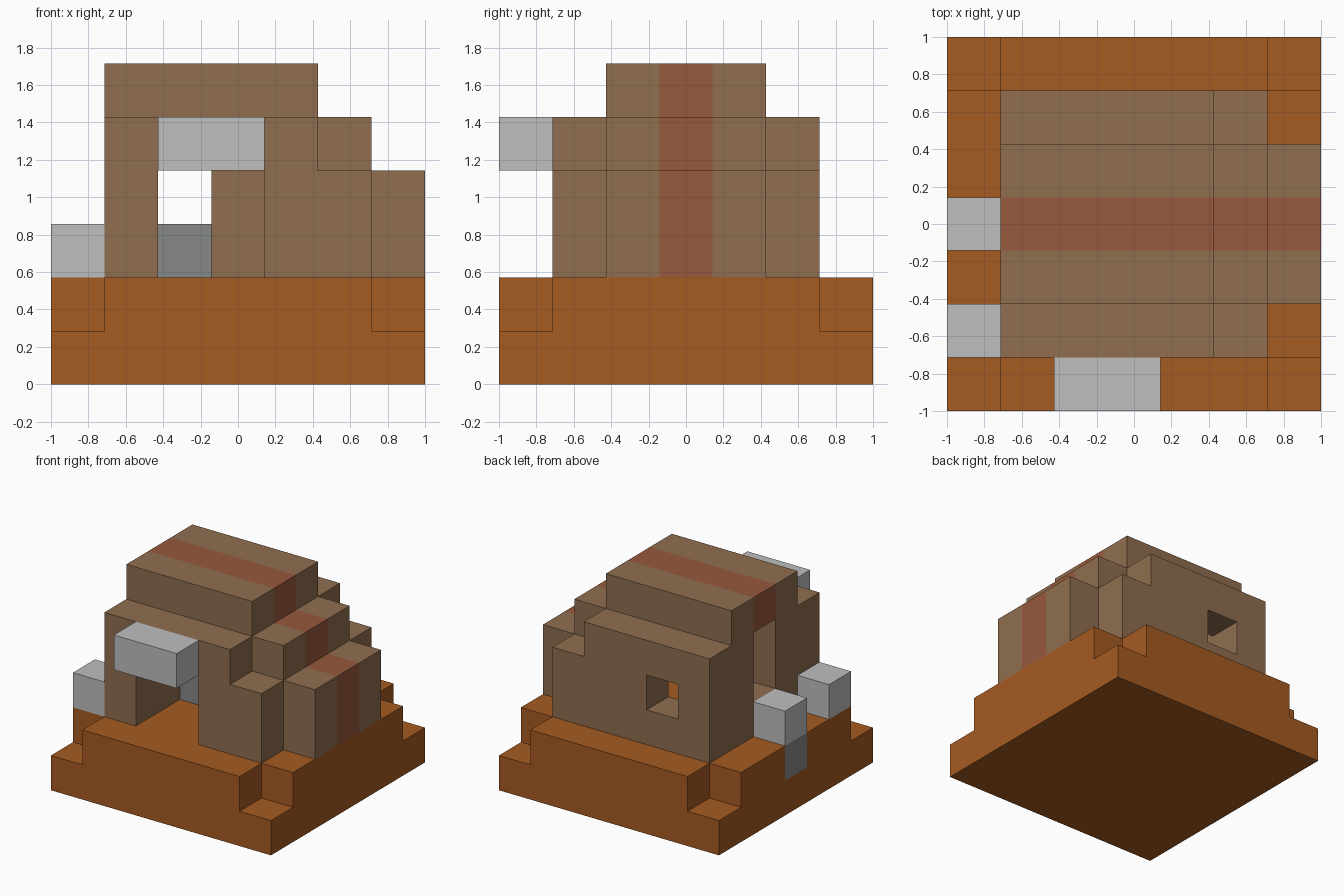
import bpy, bmesh
from mathutils import Vector

if "Cube" in bpy.data.objects:
    bpy.data.objects.remove(bpy.data.objects["Cube"], do_unlink=True)

CELL = 2 / 7
AXES = [Vector(d) for d in ((1, 0, 0), (-1, 0, 0), (0, 1, 0), (0, -1, 0), (0, 0, 1), (0, 0, -1))]


def make_material(name, rgb):
    linear = [((c / 255 + 0.055) / 1.055) ** 2.4 for c in rgb] + [1]
    mat = bpy.data.materials.new(name)
    mat.use_nodes = True
    mat.diffuse_color = linear
    mat.node_tree.nodes["Principled BSDF"].inputs["Base Color"].default_value = linear
    return mat


ORANGE = make_material("orange earth", (165, 91, 33))
BROWN = make_material("brown wall", (144, 110, 80))
RED = make_material("red brown stripe", (151, 88, 61))
LIGHT = make_material("light grey stone", (189, 191, 189))
DARK = make_material("dark grey stone", (135, 136, 136))


def block(x, y, z):
    """Set of grid cells for inclusive (first, last) ranges."""
    return {(i, j, k) for i in range(x[0], x[1] + 1)
            for j in range(y[0], y[1] + 1) for k in range(z[0], z[1] + 1)}


# Earth base: full slab, then a layer without its four corners
base = block((0, 6), (0, 6), (0, 1)) - {(i, j, 1) for i in (0, 6) for j in (0, 6)}

# Hollow hut with rounded far end and stepped roof
walls = block((1, 5), (1, 5), (2, 3)) | block((6, 6), (2, 4), (2, 3))
walls -= block((2, 5), (2, 4), (2, 3))
walls |= block((1, 4), (1, 5), (4, 4)) | block((5, 5), (2, 4), (4, 4))
walls -= block((2, 4), (2, 4), (4, 4))
walls |= block((1, 4), (2, 4), (5, 5))

# Openings: end doorway above a sill, front opening, back window
walls -= block((1, 1), (3, 3), (3, 4))
walls -= block((2, 3), (1, 1), (2, 3))
walls -= block((2, 2), (5, 5), (3, 3))

# Stripe running over the roof and down the far end
stripe = block((1, 4), (3, 3), (5, 5)) | {(5, 3, 4)} | block((6, 6), (3, 3), (2, 3))

# Stones
door_step = {(0, 3, 2)}
side_stone = {(0, 1, 2)}
awning = block((2, 3), (0, 0), (4, 4))
buried_stone = {(0, 3, 1)}
hearth = {(2, 3, 2)}

parts = [("earth_base", base - buried_stone, ORANGE),
         ("hut_walls", walls - stripe, BROWN),
         ("roof_stripe", stripe, RED),
         ("door_step", door_step, LIGHT),
         ("side_stone", side_stone, LIGHT),
         ("front_awning", awning, LIGHT),
         ("buried_stone", buried_stone, DARK),
         ("hearth", hearth, DARK)]
filled = set().union(*(cells for _, cells, _ in parts))


def build(name, cells, mat):
    """Mesh only the exposed cell faces of one part."""
    bm = bmesh.new()
    for cell in sorted(cells):
        mid = Vector(cell) + Vector((0.5, 0.5, 0.5))
        for n in AXES:
            if tuple(int(c) for c in Vector(cell) + n) in filled:
                continue
            u = Vector((n.y, n.z, n.x))
            v = n.cross(u)
            corners = [mid + (n + a * u + b * v) / 2
                       for a, b in ((-1, -1), (1, -1), (1, 1), (-1, 1))]
            bm.faces.new([bm.verts.new((p - Vector((3.5, 3.5, 0))) * CELL) for p in corners])
    bmesh.ops.remove_doubles(bm, verts=bm.verts, dist=0.001)
    mesh = bpy.data.meshes.new(name)
    bm.to_mesh(mesh)
    bm.free()
    mesh.materials.append(mat)
    bpy.context.collection.objects.link(bpy.data.objects.new(name, mesh))


for part in parts:
    build(*part)
